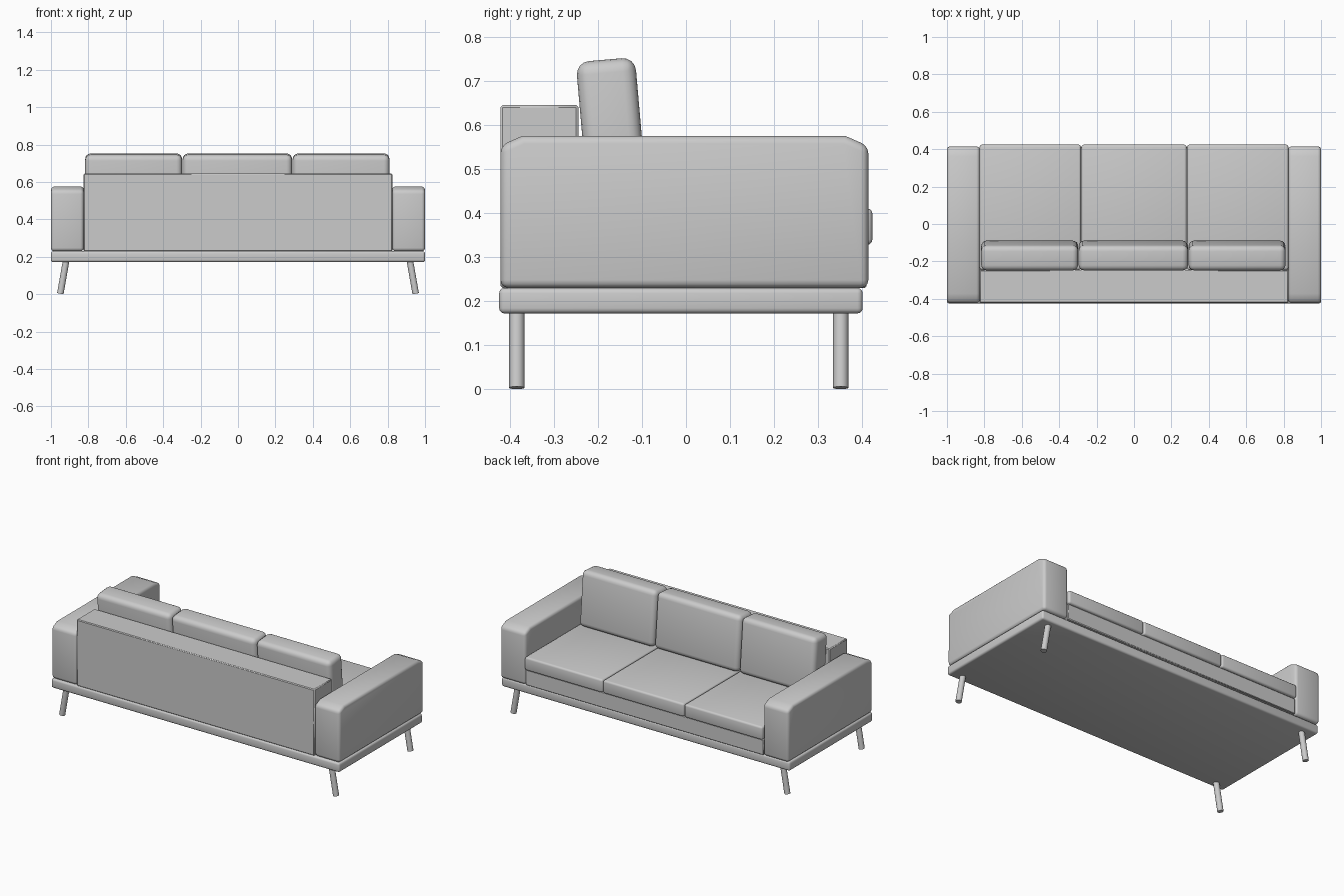
import bpy, bmesh, math

if "Cube" in bpy.data.objects:
    bpy.data.objects.remove(bpy.data.objects["Cube"])


def finish(obj, bevel=0.0, segments=3, angle=40):
    bpy.context.view_layer.objects.active = obj
    obj.select_set(True)
    if bevel:
        m = obj.modifiers.new("Bevel", 'BEVEL')
        m.width, m.segments = bevel, segments
        m.limit_method = 'ANGLE'
        m.angle_limit = math.radians(30)
        bpy.ops.object.modifier_apply(modifier=m.name)
    bpy.ops.object.shade_smooth_by_angle(angle=math.radians(angle))
    obj.select_set(False)
    return obj


def box(name, x, y, z, bevel=0.0, segments=3, tilt=0.0):
    """Bevelled box from (min, max) ranges, tilted about its own x axis."""
    bpy.ops.mesh.primitive_cube_add(size=1, location=[(a + b) / 2 for a, b in (x, y, z)])
    obj = bpy.context.object
    obj.name = name
    obj.scale = [b - a for a, b in (x, y, z)]
    bpy.ops.object.transform_apply(location=False, rotation=False, scale=True)
    obj.rotation_euler.x = tilt
    return finish(obj, bevel, segments)


def extrude_x(name, profile, x0, x1, bevel):
    """Side (y, z) profile extruded along x."""
    bm = bmesh.new()
    face = bm.faces.new([bm.verts.new((x0, y, z)) for y, z in profile])
    new = bmesh.ops.extrude_face_region(bm, geom=[face])["geom"]
    bmesh.ops.translate(bm, vec=(x1 - x0, 0, 0),
                        verts=[v for v in new if isinstance(v, bmesh.types.BMVert)])
    bmesh.ops.recalc_face_normals(bm, faces=bm.faces)
    mesh = bpy.data.meshes.new(name)
    bm.to_mesh(mesh)
    bm.free()
    obj = bpy.data.objects.new(name, mesh)
    bpy.context.collection.objects.link(obj)
    return finish(obj, bevel)


# Platform, seat base and back frame
box("platform", (-1, 1), (-0.425, 0.402), (0.172, 0.23), 0.012)
box("seat_base", (-0.825, 0.825), (-0.30, 0.411), (0.23, 0.328), 0.004, 1)
box("back_frame", (-0.825, 0.825), (-0.422, -0.245), (0.23, 0.646), 0.005, 1)

# Armrests with sloped top corners
arm = [(-0.422, 0.23), (0.415, 0.23), (0.415, 0.553),
       (0.362, 0.576), (-0.372, 0.576), (-0.422, 0.554)]
extrude_x("left_arm", arm, -1, -0.825, 0.018)
extrude_x("right_arm", arm, 0.825, 1, 0.018)

# Seat cushions
for i, x in enumerate([(-0.825, -0.284), (-0.281, 0.281), (0.284, 0.825)]):
    box(f"seat_cushion_{i + 1}", x, (-0.245, 0.424), (0.328, 0.411), 0.012)

# Leaning back cushions
for i, x in enumerate([(-0.817, -0.299), (-0.296, 0.289), (0.292, 0.81)]):
    box(f"back_cushion_{i + 1}", x, (-0.236, -0.101), (0.405, 0.75), 0.03, 4, math.radians(5))

# Splayed legs
for sx in (-1, 1):
    for label, y in (("back", -0.385), ("front", 0.352)):
        bpy.ops.mesh.primitive_cylinder_add(
            vertices=24, radius=0.0175, depth=0.185,
            location=(sx * 0.934, y, 0.094), rotation=(0, -sx * math.radians(10), 0))
        leg = bpy.context.object
        leg.name = f"{label}_leg_{'left' if sx < 0 else 'right'}"
        finish(leg)
